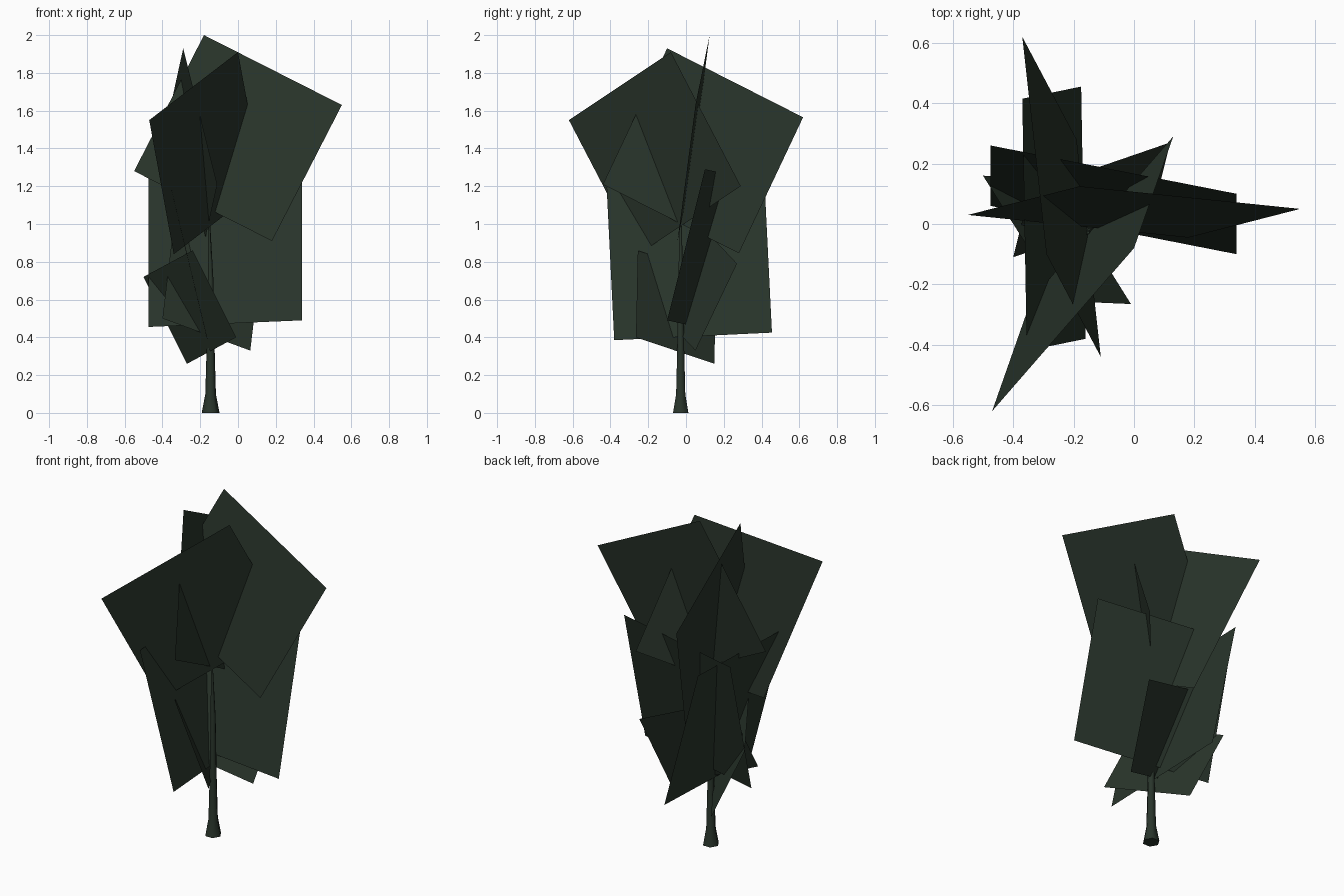
import bpy, bmesh, math
from mathutils import Vector

if "Cube" in bpy.data.objects:
    bpy.data.objects.remove(bpy.data.objects["Cube"])


def material(name, rgb):
    m = bpy.data.materials.new(name)
    m.diffuse_color = (*rgb, 1)
    m.use_nodes = True
    m.node_tree.nodes["Principled BSDF"].inputs["Base Color"].default_value = m.diffuse_color
    return m


leaf_green = material("dark leaf green", (0.022, 0.035, 0.024))


def add_object(name, bm, mat):
    mesh = bpy.data.meshes.new(name)
    bm.to_mesh(mesh)
    bm.free()
    mesh.materials.append(mat)
    ob = bpy.data.objects.new(name, mesh)
    bpy.context.collection.objects.link(ob)
    return ob


# Square foliage card from three corners, with a crease line across the middle
def card(name, corner, side_a, side_b):
    o, a, b = Vector(corner), Vector(side_a), Vector(side_b)
    u, v = a - o, b - o
    bm = bmesh.new()
    rows = [[bm.verts.new(o + u * s + v * t) for s in (0, 1)] for t in (0, 0.5, 1)]
    for lo, hi in zip(rows, rows[1:]):
        bm.faces.new((lo[0], lo[1], hi[1], hi[0]))
    return add_object(name, bm, leaf_green)


# Upper foliage: three tilted cards fanned around the trunk
card("upper_foliage_side", (-0.18, 0.125, 2.0), (0.55, 0.05, 1.63), (-0.55, 0.03, 1.28))
card("upper_foliage_front", (0.0, -0.08, 1.91), (-0.47, -0.62, 1.55), (0.13, 0.29, 1.20))
card("upper_foliage_back", (-0.29, -0.10, 1.93), (-0.37, 0.62, 1.565), (-0.11, -0.44, 1.21))

# Middle foliage: two crossed upright cards
card("middle_foliage_wide", (0.34, -0.10, 0.49), (-0.475, 0.06, 0.455), (0.34, 0.10, 1.29))
card("middle_foliage_deep", (-0.16, -0.38, 0.385), (-0.175, 0.455, 0.425), (-0.355, -0.42, 1.195))

# Lower foliage: two small crossed cards
card("lower_foliage_left", (-0.27, 0.15, 0.26), (-0.01, -0.265, 0.40), (-0.50, 0.16, 0.72))
card("lower_foliage_right", (0.065, 0.05, 0.33), (-0.40, -0.11, 0.50), (0.12, 0.27, 0.79))

# Six-sided trunk with a flared foot, tapering into the crown
bm = bmesh.new()
rings = []
for z, r, dx in ((0, 0.047, 0), (0.1, 0.028, 0), (0.35, 0.021, 0), (0.7, 0.015, 0), (1.0, 0.006, -0.008)):
    rings.append([bm.verts.new((-0.145 + dx + r * math.cos(i * math.pi / 3),
                                -0.028 + r * math.sin(i * math.pi / 3), z)) for i in range(6)])
for lo, hi in zip(rings, rings[1:]):
    for i in range(6):
        j = (i + 1) % 6
        bm.faces.new((lo[i], lo[j], hi[j], hi[i]))
bm.faces.new(rings[0][::-1])
bm.faces.new(rings[-1])
trunk = add_object("trunk", bm, leaf_green)
for p in trunk.data.polygons:
    p.use_smooth = len(p.vertices) == 4
